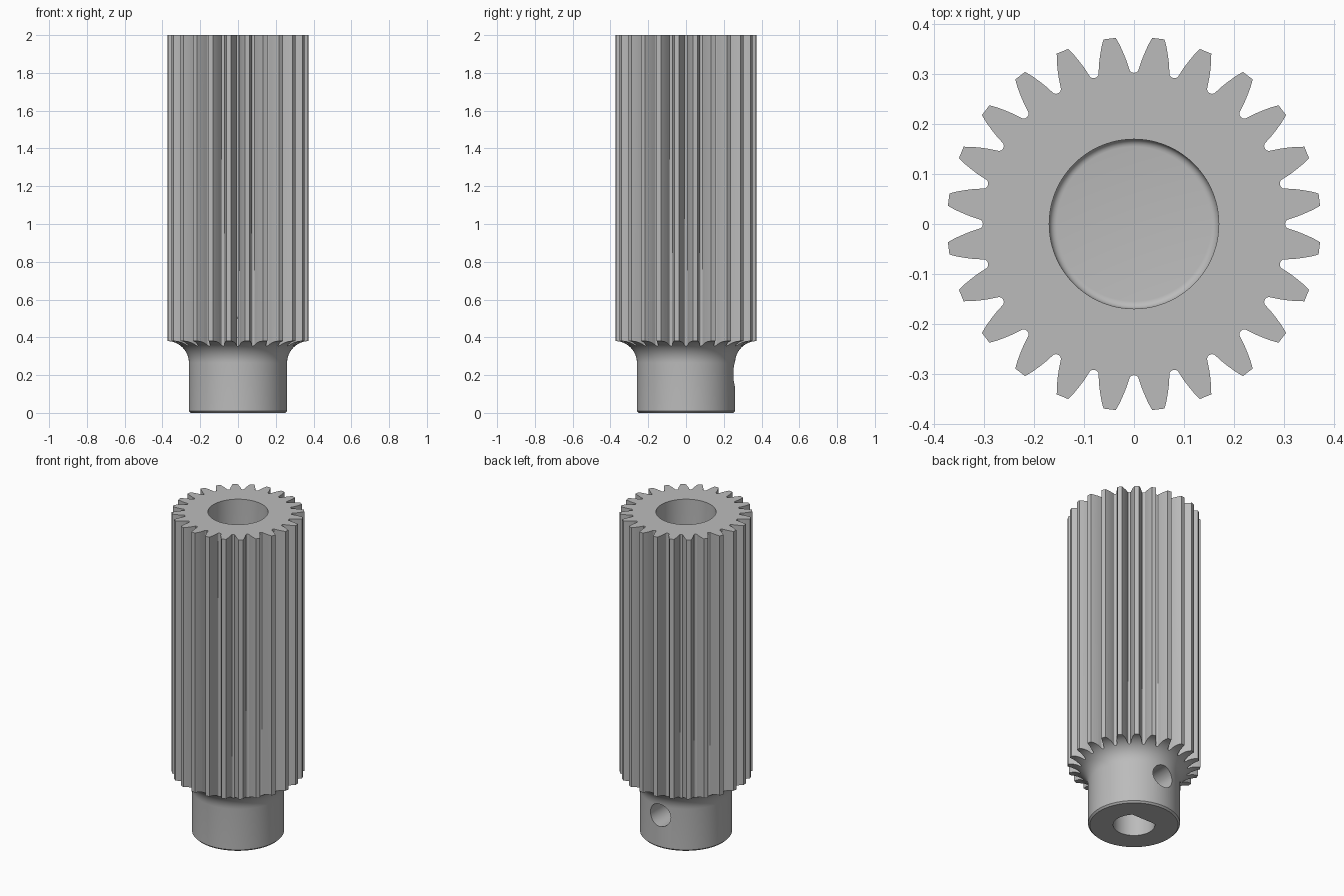
import bpy, bmesh, math
from mathutils import Matrix

if "Cube" in bpy.data.objects:
    bpy.data.objects.remove(bpy.data.objects["Cube"])

TEETH = 24
SHAFT_R, TIP_R, SHOULDER_Z = 0.26, 0.375, 0.38

steel = bpy.data.materials.new("grey steel")
steel.use_nodes = True
steel.diffuse_color = (0.5, 0.5, 0.5, 1)
steel.node_tree.nodes["Principled BSDF"].inputs["Base Color"].default_value = (0.5, 0.5, 0.5, 1)


def finish(name, bm):
    bmesh.ops.recalc_face_normals(bm, faces=bm.faces)
    mesh = bpy.data.meshes.new(name)
    bm.to_mesh(mesh)
    bm.free()
    mesh.materials.append(steel)
    ob = bpy.data.objects.new(name, mesh)
    bpy.context.collection.objects.link(ob)
    return ob


def prism(name, outline, z0, z1):
    bm = bmesh.new()
    face = bm.faces.new([bm.verts.new((x, y, z0)) for x, y in outline])
    top = bmesh.ops.extrude_face_region(bm, geom=[face])["geom"]
    bmesh.ops.translate(bm, vec=(0, 0, z1 - z0),
                        verts=[v for v in top if isinstance(v, bmesh.types.BMVert)])
    return finish(name, bm)


def lathe(name, profile, steps=96):
    bm = bmesh.new()
    rings = []
    for r, z in profile:
        rings.append([bm.verts.new((r * math.cos(a), r * math.sin(a), z))
                      for a in (math.tau * i / steps for i in range(steps))])
    for low, high in zip(rings, rings[1:]):
        for i in range(steps):
            j = (i + 1) % steps
            bm.faces.new((low[i], low[j], high[j], high[i]))
    bm.faces.new(rings[0])
    bm.faces.new(rings[-1])
    return finish(name, bm)


def polar(r, a):
    return r * math.cos(a), r * math.sin(a)


def combine(target, tool, operation):
    mod = target.modifiers.new(tool.name, "BOOLEAN")
    mod.operation, mod.object, mod.solver = operation, tool, "EXACT"
    bpy.context.view_layer.objects.active = target
    bpy.ops.object.modifier_apply(modifier=mod.name)
    bpy.data.objects.remove(tool)


# Turned blank: shaft with a small bottom chamfer and a filleted shoulder
fillet = TIP_R - SHAFT_R
arc = [(TIP_R - fillet * math.cos(t), SHOULDER_Z - fillet + fillet * math.sin(t))
       for t in (math.pi / 2 * i / 12 for i in range(13))]
pinion = lathe("pinion_gear", [(SHAFT_R - 0.01, 0), (SHAFT_R, 0.01)] + arc
               + [(0.42, SHOULDER_Z), (0.42, 2)])

# Toothed outline: half of one valley (radius, degrees), mirrored and repeated
half = [(0.303, 0), (0.304, 0.9), (0.307, 1.55), (0.314, 1.95), (0.33, 2.75),
        (0.345, 3.65), (0.36, 4.55), (TIP_R, 5.6)]
valley = [(r, -a) for r, a in half[:0:-1]] + half
outline = [polar(r, math.radians(a) + math.tau * k / TEETH)
           for k in range(TEETH) for r, a in valley]
combine(pinion, prism("tooth_outline", outline, -0.1, 2.1), "INTERSECT")

# Blind upper bore with a rounded floor
floor_z, bore_r, round_r = 0.5, 0.17, 0.015
bore = [(bore_r - round_r * (1 - math.sin(t)), floor_z + round_r * (1 - math.cos(t)))
        for t in (math.pi / 2 * i / 5 for i in range(6))]
combine(pinion, lathe("upper_bore", bore + [(bore_r, 2.1)]), "DIFFERENCE")

# D-shaped shaft socket, its flat towards the set screw
socket_r, flat = 0.118, 0.085
start = math.asin(flat / socket_r)
sweep = math.pi + 2 * start
socket = [polar(socket_r, math.pi - start + sweep * i / 48) for i in range(49)]
combine(pinion, prism("shaft_socket", socket, -0.1, 0.4), "DIFFERENCE")

# Set screw hole through the back of the shaft
screw = prism("screw_hole", [polar(0.07, math.tau * i / 40) for i in range(40)], 0.02, 0.5)
screw.data.transform(Matrix.Translation((0, 0, 0.205)) @ Matrix.Rotation(-math.pi / 2, 4, "X"))
combine(pinion, screw, "DIFFERENCE")

# Smooth curved walls, crisp edges
bpy.ops.object.select_all(action="DESELECT")
pinion.select_set(True)
bpy.context.view_layer.objects.active = pinion
bpy.ops.object.shade_smooth_by_angle(angle=math.radians(30))
